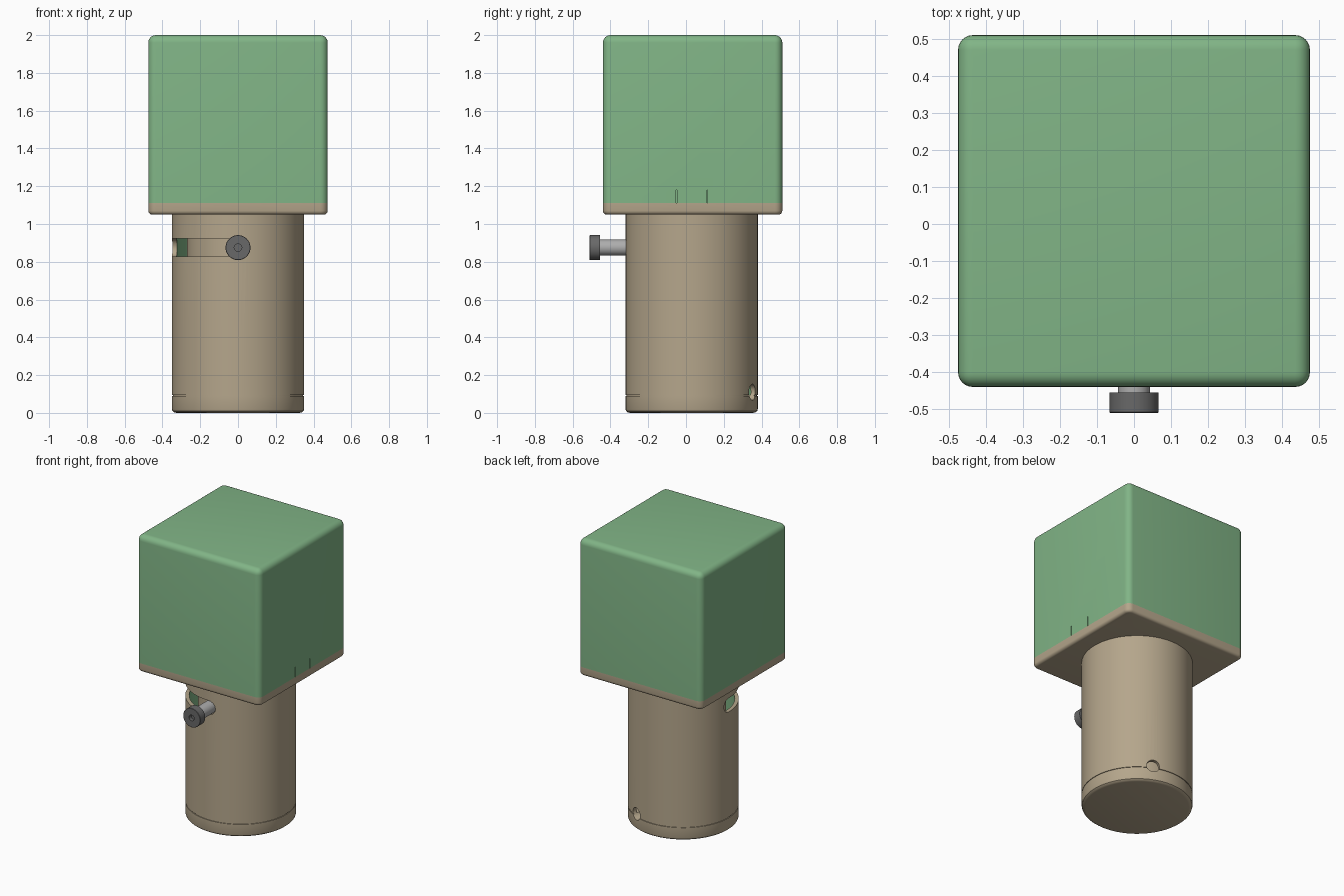
import bpy, bmesh, math
from mathutils import Matrix

if "Cube" in bpy.data.objects:
    bpy.data.objects.remove(bpy.data.objects["Cube"])

CY = 0.03          # y of the handle axis
SEG = 96


def material(name, rgb):
    m = bpy.data.materials.new(name)
    m.diffuse_color = (*rgb, 1)
    m.use_nodes = True
    m.node_tree.nodes["Principled BSDF"].inputs["Base Color"].default_value = m.diffuse_color
    return m


green = material("green", (0.22, 0.46, 0.24))
tan = material("tan", (0.46, 0.38, 0.26))
dark = material("dark_metal", (0.14, 0.14, 0.14))
light = material("light_metal", (0.42, 0.42, 0.42))


def finish(bm, name, *mats):
    bmesh.ops.recalc_face_normals(bm, faces=bm.faces)
    me = bpy.data.meshes.new(name)
    bm.to_mesh(me)
    bm.free()
    ob = bpy.data.objects.new(name, me)
    bpy.context.collection.objects.link(ob)
    for m in mats:
        me.materials.append(m)
    return ob


def activate(ob):
    bpy.ops.object.select_all(action='DESELECT')
    ob.select_set(True)
    bpy.context.view_layer.objects.active = ob


def smooth(ob):
    activate(ob)
    bpy.ops.object.shade_smooth_by_angle(angle=math.radians(35))


def box(name, lo, hi, mat, flat_z=None, r=0.0):
    """Box with rounded edges, except those lying on the plane z = flat_z."""
    bm = bmesh.new()
    bmesh.ops.create_cube(bm, size=1)
    for v in bm.verts:
        v.co = [(lo[i] + hi[i]) / 2 + v.co[i] * (hi[i] - lo[i]) for i in range(3)]
    if r:
        edges = [e for e in bm.edges
                 if not all(abs(v.co.z - flat_z) < 1e-4 for v in e.verts)]
        bmesh.ops.bevel(bm, geom=edges, offset=r, segments=6, profile=0.5, affect='EDGES')
    return finish(bm, name, *([mat] if mat else []))


def lathe(name, profile, mats, matrix, closed=False):
    """Revolve (radius, height) points around the local z axis."""
    bm = bmesh.new()
    vs = [bm.verts.new((r, 0, z)) for r, z in profile]
    pairs = list(zip(vs, vs[1:])) + ([(vs[-1], vs[0])] if closed else [])
    es = [bm.edges.new(p) for p in pairs]
    bmesh.ops.spin(bm, geom=vs + es, axis=(0, 0, 1), cent=(0, 0, 0),
                   angle=2 * math.pi, steps=SEG, use_duplicate=False)
    bmesh.ops.remove_doubles(bm, verts=bm.verts, dist=1e-5)
    bm.transform(matrix)
    return finish(bm, name, *mats)


def cut(ob, cutter):
    activate(ob)
    mod = ob.modifiers.new("cut", 'BOOLEAN')
    mod.operation, mod.solver, mod.object = 'DIFFERENCE', 'EXACT', cutter
    bpy.ops.object.modifier_apply(modifier=mod.name)


axis = Matrix.Translation((0, CY, 0))

# Cube head: green block on a thin tan plate
head = box("head_block", (-0.475, -0.44, 1.11), (0.475, 0.51, 2.0), green, 1.11, 0.04)
plate = box("head_plate", (-0.475, -0.44, 1.05), (0.475, 0.51, 1.11), tan, 1.11, 0.02)
# match the plate's upright corners to the block
bpy.data.objects.remove(plate)
bm = bmesh.new()
bmesh.ops.create_cube(bm, size=1)
for v in bm.verts:
    v.co = (v.co.x * 0.95, 0.035 + v.co.y * 0.95, 1.08 + v.co.z * 0.06)
bmesh.ops.bevel(bm, geom=[e for e in bm.edges if abs(e.verts[0].co.z - e.verts[1].co.z) > 0.01],
                offset=0.04, segments=6, profile=0.5, affect='EDGES')
bmesh.ops.bevel(bm, geom=[e for e in bm.edges if all(v.co.z < 1.06 for v in e.verts)],
                offset=0.02, segments=4, profile=0.5, affect='EDGES')
plate = finish(bm, "head_plate", tan)

# Fine tab grooves low on the right face of the block
cutters = []
for y in (-0.05, 0.113):
    g = box("groove_cutter", (0.46, y - 0.002, 1.0), (0.5, y + 0.002, 1.18), None)
    cut(head, g)
    cutters.append(g)

# Handle: hollow sleeve with green lining, inner rod, bottom cap
sleeve = lathe("handle_sleeve", [(0.325, 0.095), (0.35, 0.095), (0.35, 1.055), (0.325, 1.055)],
               (tan, green), axis, closed=True)
for p in sleeve.data.polygons:
    c = p.center
    if math.hypot(c.x, c.y - CY) < 0.33:
        p.material_index = 1
rod = lathe("inner_rod", [(0, 0.08), (0.27, 0.08), (0.27, 1.06), (0, 1.06)], (tan,), axis)
cap = lathe("bottom_cap", [(0, 0.0), (0.325, 0.0), (0.338, 0.003), (0.347, 0.010), (0.35, 0.02),
                           (0.35, 0.09), (0.345, 0.09), (0.345, 0.096), (0, 0.096)], (tan,), axis)

# Quarter-turn slot with rounded ends, from the front to the left side
h, rad, zc = 0.0475, 0.35, 0.875
end = h / rad
stops = []
for i in range(9):
    a = math.pi / 2 * i / 8
    stops.append((math.pi - end * math.cos(a), max(h * math.sin(a), 0.001)))
stops += [(math.pi + math.pi / 2 * i / 24, h) for i in range(1, 24)]
stops += [(2.5 * math.pi - t, w) for t, w in reversed(stops[:9])]
bm = bmesh.new()
rings = []
for t, w in stops:
    rings.append([bm.verts.new((r * math.cos(t), CY + r * math.sin(t), zc + s * w))
                  for r, s in ((0.3, -1), (0.4, -1), (0.4, 1), (0.3, 1))])
for a, b in zip(rings, rings[1:]):
    for k in range(4):
        bm.faces.new((a[k], a[(k + 1) % 4], b[(k + 1) % 4], b[k]))
bm.faces.new(rings[0])
bm.faces.new(rings[-1])
slot = finish(bm, "slot_cutter")
cut(sleeve, slot)

# Set-screw hole low on the back right
ang = math.radians(67)
out = Matrix.Translation((0, CY, 0.11)) @ Matrix.Rotation(ang, 4, 'Z') @ Matrix.Rotation(math.pi / 2, 4, 'Y')
hole = lathe("hole_cutter", [(0, 0.28), (0.042, 0.28), (0.042, 0.4), (0, 0.4)], (), out)
cut(sleeve, hole)
cut(cap, hole)
for c in cutters + [slot, hole]:
    bpy.data.objects.remove(c)

# Locking pin pointing forward, with a recessed socket in its head
fwd = Matrix.Translation((0, 0, zc)) @ Matrix.Rotation(math.pi / 2, 4, 'X')
shaft = lathe("pin_shaft", [(0, 0.2), (0.043, 0.2), (0.043, 0.46), (0, 0.46)], (light,), fwd)
knob = lathe("pin_head", [(0, 0.455), (0.066, 0.455), (0.066, 0.508), (0.064, 0.51),
                          (0.02, 0.51), (0.02, 0.485), (0, 0.485)], (dark,), fwd)

for ob in (head, plate, sleeve, rod, cap, shaft, knob):
    smooth(ob)
